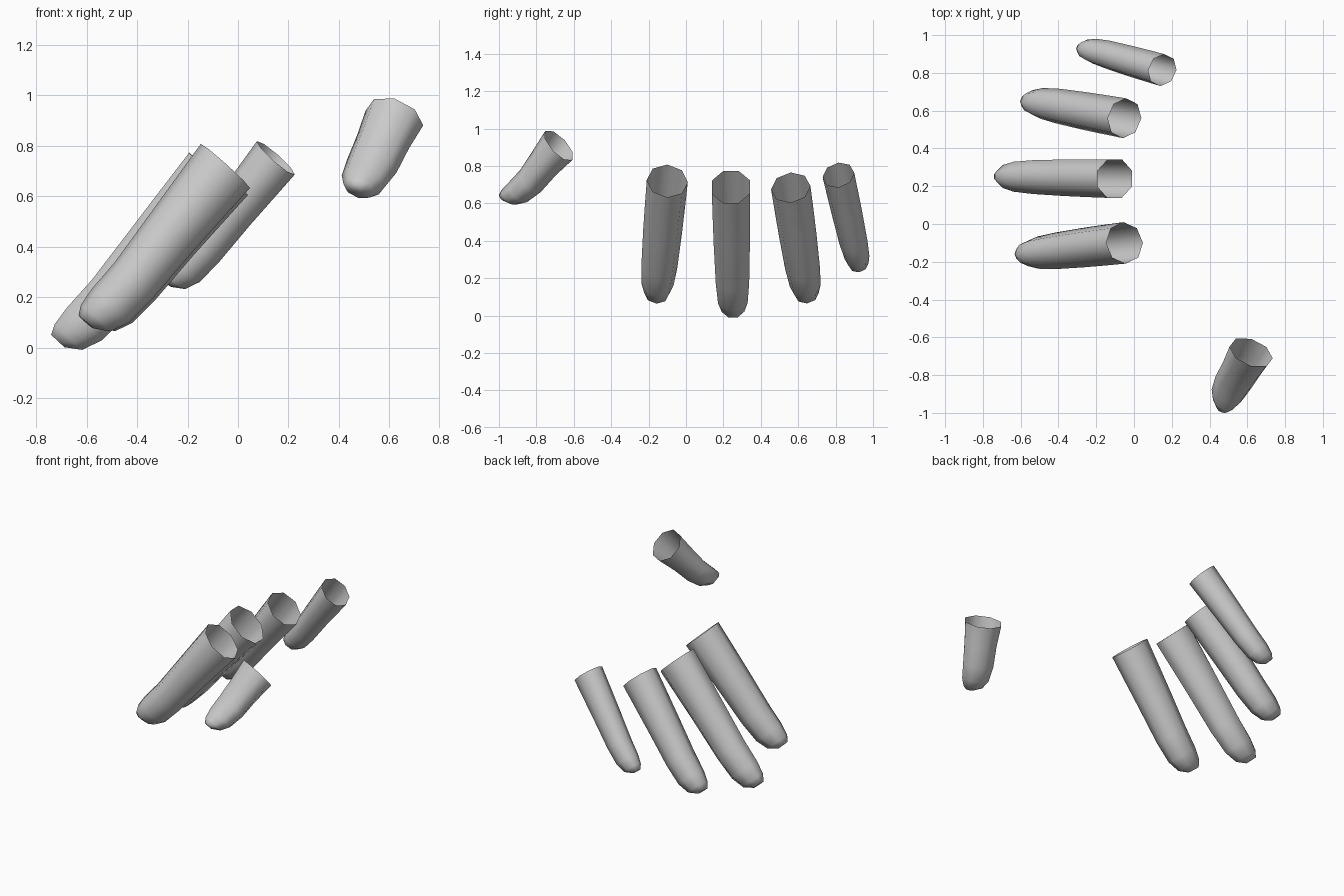
import bpy, bmesh, math
from mathutils import Vector

if "Cube" in bpy.data.objects:
    bpy.data.objects.remove(bpy.data.objects["Cube"])

# Lengthwise profile: (fraction along, upper offset, lower offset, width factor)
FINGER = [(0, 1, -1, 1), (.2, .87, -1, .98), (.41, .73, -1, .95), (.70, .54, -1.05, .88),
          (.865, .52, -1, .78), (.955, .44, -.76, .6), (1.0, .28, -.3, .3)]
THUMB = [(0, 1, -1, 1), (.3, .7, -1, .9), (.6, .42, -1.1, .86),
         (.82, .36, -1, .75), (.95, .33, -.72, .52), (1.02, .25, -.2, .25)]


def digit(name, base, tip, half_w, half_t, side, profile, phase=0.0, sides=8):
    """Open-ended tube from base to a rounded, closed tip."""
    base, tip = Vector(base), Vector(tip)
    length = (tip - base).length
    axis = (tip - base).normalized()
    side = Vector(side)
    side = (side - axis * side.dot(axis)).normalized()
    up = axis.cross(side).normalized()
    if up.z < 0:
        up = -up
    bm = bmesh.new()
    rings = []
    for f, hi, lo, w in profile:
        c = base + axis * (f * length) + up * ((hi + lo) / 2 * half_t)
        r = (hi - lo) / 2 * half_t
        ring = []
        for i in range(sides):
            a = 2 * math.pi * i / sides + phase
            ring.append(bm.verts.new(c + side * (half_w * w * math.sin(a)) + up * (r * math.cos(a))))
        rings.append(ring)
    for a, b in zip(rings, rings[1:]):
        for i in range(sides):
            j = (i + 1) % sides
            bm.faces.new((a[i], a[j], b[j], b[i]))
    bm.faces.new(rings[-1])
    bmesh.ops.recalc_face_normals(bm, faces=bm.faces)
    # make sure the open tube faces outward
    f = bm.faces[:][-1]
    f.normal_update()
    if f.normal.dot(axis) < 0:
        bmesh.ops.reverse_faces(bm, faces=bm.faces[:])
    me = bpy.data.meshes.new(name)
    bm.to_mesh(me)
    bm.free()
    for p in me.polygons:
        p.use_smooth = True
    ob = bpy.data.objects.new(name, me)
    bpy.context.collection.objects.link(ob)
    return ob


# Four fingers side by side
Y = (0, 1, 0)
digit("index_finger", (-.05, -.10, .72), (-.605, -.16, .103), .11, .131, Y, FINGER)
digit("middle_finger", (-.102, .24, .688), (-.715, .252, .027), .11, .135, Y, FINGER, math.pi / 8)
digit("ring_finger", (-.05, .56, .685), (-.578, .65, .10), .106, .12, Y, FINGER)
digit("little_finger", (.15, .815, .752), (-.285, .93, .26), .086, .10, Y, FINGER)

# Short thumb set apart
digit("thumb", (.62, -.68, .91), (.47, -.975, .635), .122, .106, (1, 0, 0), THUMB)
